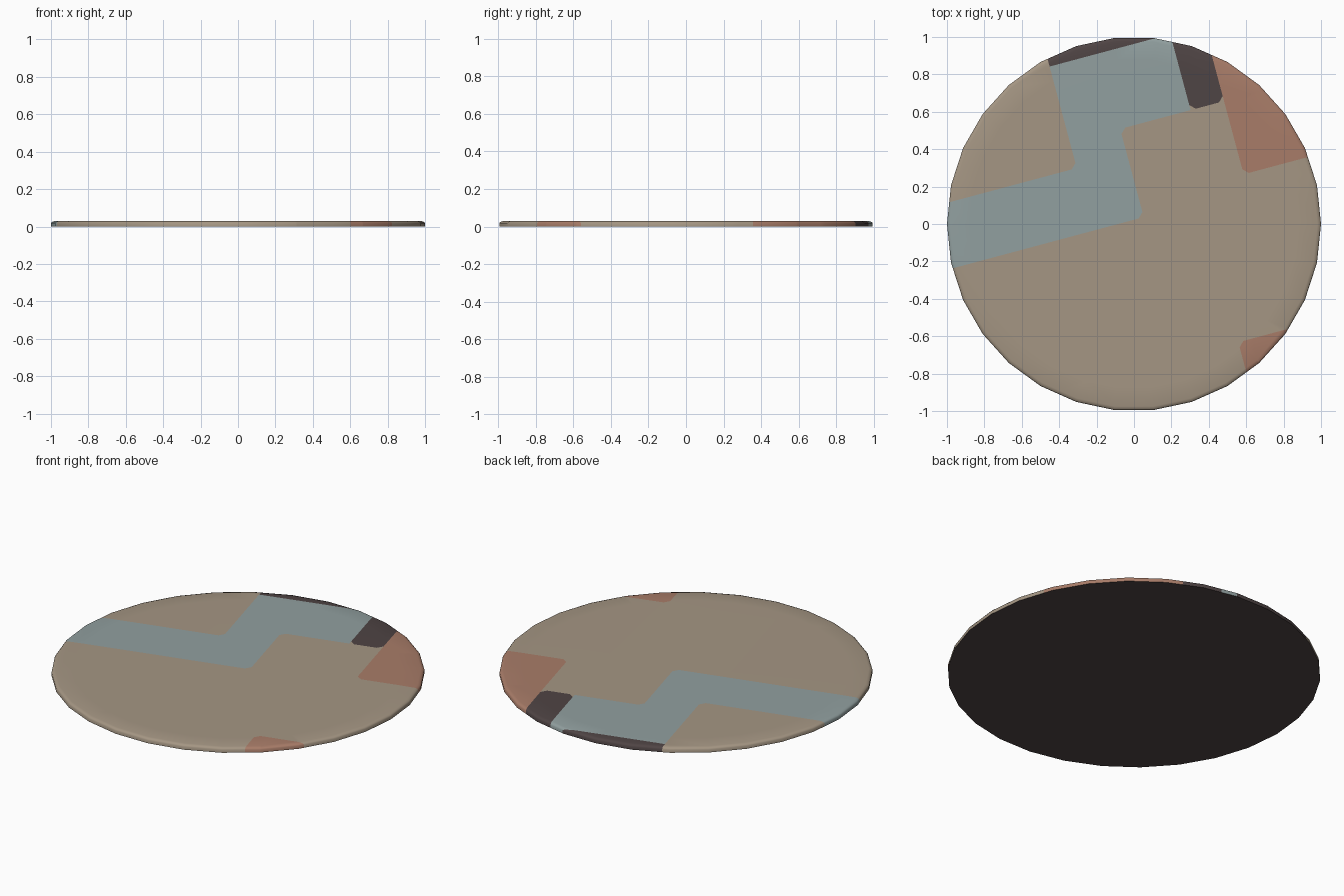
import bpy
import bmesh
from math import cos, sin, pi, radians
from mathutils import Vector

cube = bpy.data.objects.get("Cube")
if cube:
    bpy.data.objects.remove(cube, do_unlink=True)

SIDES = 30
TAN, BLUE, RED, DARK = range(4)
COLOURS = [
    ("tan", (0.375, 0.305, 0.228)),
    ("grey_blue", (0.285, 0.350, 0.350)),
    ("brick_red", (0.395, 0.203, 0.140)),
    ("charcoal", (0.078, 0.058, 0.058)),
]

# The painted pattern lies on a grid turned by 15 degrees
U = Vector((cos(radians(15)), sin(radians(15)), 0))
V = Vector((-U.y, U.x, 0))
U_LINES = (-0.218, 0.06, 0.375, 0.45, 0.635)
V_LINES = (-0.755, 0.022, 0.105, 0.368, 0.51, 0.93)

# Painted areas: u from, u to, v from, v to, colour
AREAS = [
    (-2, 0.06, 0.022, 0.368, BLUE),
    (-0.218, 0.06, 0.368, 0.93, BLUE),
    (0.06, 0.45, 0.51, 0.93, BLUE),
    (-0.218, 0.45, 0.93, 2, DARK),
    (0.45, 0.635, 0.51, 2, DARK),
    (0.635, 2, 0.105, 2, RED),
    (0.375, 2, -2, -0.755, RED),
]

# Clipped corners: u, v, direction into the clipped cell, colour
CORNERS = [
    (0.06, 0.022, -1, 1, TAN),
    (0.06, 0.51, 1, -1, BLUE),
    (-0.218, 0.368, -1, 1, BLUE),
    (0.45, 0.51, 1, 1, TAN),
    (0.635, 0.51, -1, 1, TAN),
    (0.635, 0.105, 1, 1, TAN),
    (0.375, -0.755, 1, -1, TAN),
]
CLIP = 0.028


def cut(bm, faces, point, normal):
    edges = {e for f in faces for e in f.edges}
    verts = {v for f in faces for v in f.verts}
    bmesh.ops.bisect_plane(bm, geom=list(verts) + list(edges) + list(faces),
                           dist=1e-4, plane_co=point, plane_no=normal)


def paint(face):
    c = face.calc_center_median()
    u, v = c.dot(U), c.dot(V)
    for cu, cv, su, sv, colour in CORNERS:
        du, dv = (u - cu) * su, (v - cv) * sv
        if du > 0 and dv > 0 and du + dv < CLIP:
            return colour
    for u0, u1, v0, v1, colour in AREAS:
        if u0 < u < u1 and v0 < v < v1:
            return colour
    return TAN


# Disc wall and top with a softly rounded rim
bm = bmesh.new()
profile = [(1, 0), (1, 0.018), (0.994, 0.025), (0.98, 0.029), (0.88, 0.03)]
rings = [[bm.verts.new((r * cos(2 * pi * i / SIDES), r * sin(2 * pi * i / SIDES), z))
          for i in range(SIDES)] for r, z in profile]
for low, high in zip(rings, rings[1:]):
    for i in range(SIDES):
        j = (i + 1) % SIDES
        bm.faces.new((low[i], low[j], high[j], high[i]))
bm.faces.new(rings[-1])

# Cut the pattern lines into the surface
for axis, lines in ((U, U_LINES), (V, V_LINES)):
    for d in lines:
        cut(bm, bm.faces[:], axis * d, axis)

# Clip the small corners of the painted areas
for cu, cv, su, sv, colour in CORNERS:
    corner = U * cu + V * cv
    cell = []
    for f in bm.faces:
        off = f.calc_center_median() - corner
        touches = any((p.co.xy - corner.xy).length < 1e-3 for p in f.verts)
        if touches and off.dot(U) * su > 0 and off.dot(V) * sv > 0:
            cell.append(f)
    if cell:
        across = (U * su + V * sv).normalized()
        cut(bm, cell, corner + U * su * CLIP, across)

# Colour the upper side by area, then close the underside
for f in bm.faces:
    f.material_index = paint(f)
rim = [e for e in bm.edges if e.is_boundary]
for f in bmesh.ops.holes_fill(bm, edges=rim, sides=0)["faces"]:
    f.material_index = DARK
bmesh.ops.recalc_face_normals(bm, faces=bm.faces[:])

mesh = bpy.data.meshes.new("round_base")
bm.to_mesh(mesh)
bm.free()
for name, rgb in COLOURS:
    mat = bpy.data.materials.new(name)
    mat.use_nodes = True
    mat.diffuse_color = (*rgb, 1)
    mat.node_tree.nodes["Principled BSDF"].inputs["Base Color"].default_value = (*rgb, 1)
    mesh.materials.append(mat)

disc = bpy.data.objects.new("round_base", mesh)
bpy.context.collection.objects.link(disc)
bpy.ops.object.select_all(action="DESELECT")
disc.select_set(True)
bpy.context.view_layer.objects.active = disc
bpy.ops.object.shade_smooth_by_angle(angle=radians(60))
